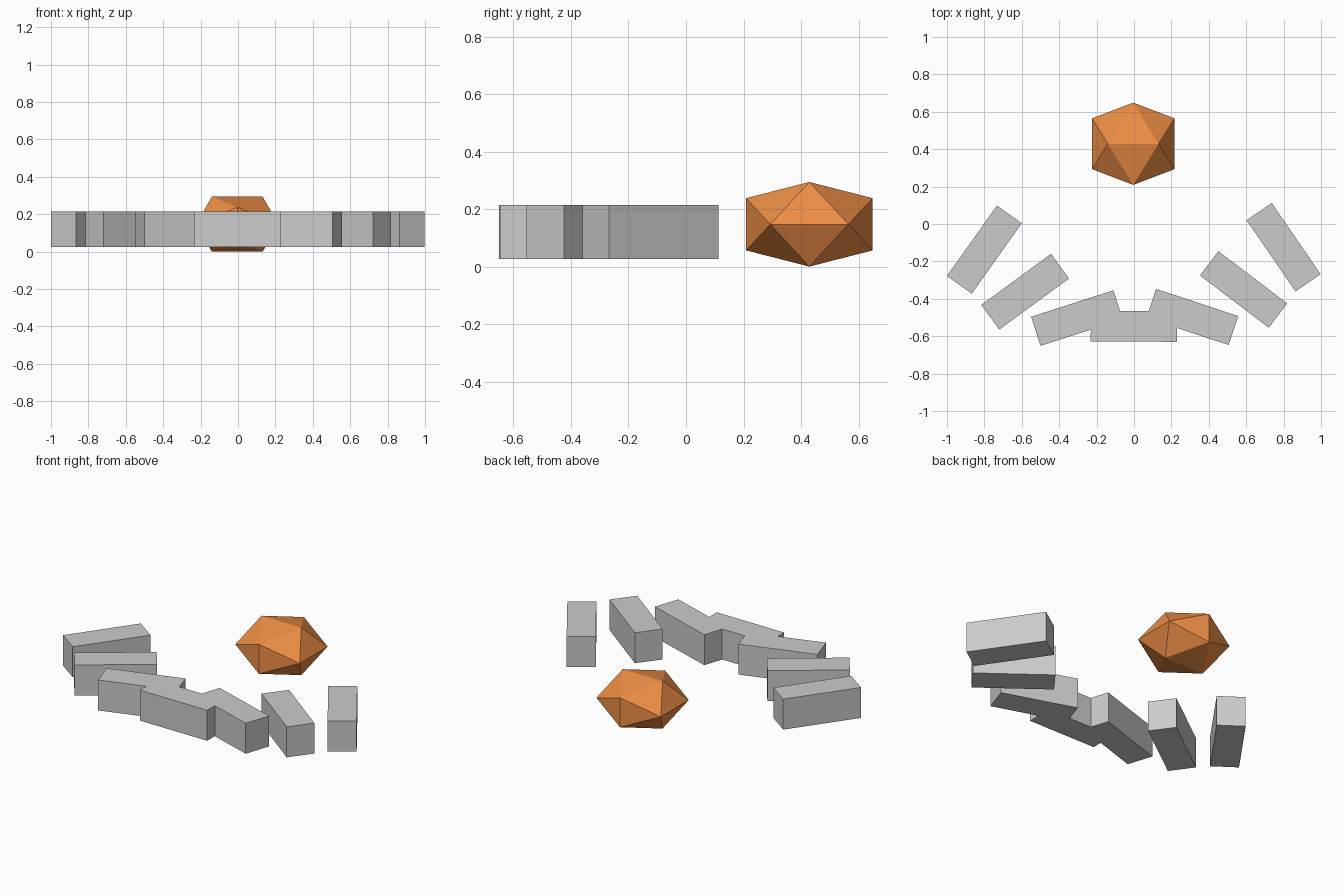
import bpy, bmesh
from math import radians, sqrt
from itertools import product

if "Cube" in bpy.data.objects:
    bpy.data.objects.remove(bpy.data.objects["Cube"])


def block(name, x, y, angle):
    bpy.ops.mesh.primitive_cube_add(size=1, location=(x, y, 0.12),
                                    rotation=(0, 0, radians(angle)))
    ob = bpy.context.object
    ob.name = name
    ob.scale = (0.462, 0.163, 0.188)
    return ob


# Arc of slightly irregular wall blocks, left to right
arc = [(-0.80, -0.137, 54.6), (-0.582, -0.362, 36.2), (-0.305, -0.503, 17.8),
       (0.0, -0.547, -0.4),
       (0.312, -0.497, -18.3), (0.586, -0.350, -37.2), (0.80, -0.124, -55.5)]
for i, (x, y, angle) in enumerate(arc):
    block(f"wall_block_{i + 1}", x, y, angle)

# Flattened icosahedron, resting on a bottom edge
b = 0.220
a = b / ((1 + sqrt(5)) / 2)
flat = 0.147 / b
bm = bmesh.new()
for s, t in product((-1, 1), repeat=2):
    for p in ((s * a, 0, t * b), (0, s * b, t * a), (s * b, t * a, 0)):
        bm.verts.new((p[0], p[1], p[2] * flat))
bmesh.ops.convex_hull(bm, input=bm.verts)
bmesh.ops.recalc_face_normals(bm, faces=bm.faces)
mesh = bpy.data.meshes.new("orange_gem")
bm.to_mesh(mesh)
bm.free()
gem = bpy.data.objects.new("orange_gem", mesh)
gem.location = (-0.004, 0.429, 0.147)
bpy.context.collection.objects.link(gem)

mat = bpy.data.materials.new("orange")
mat.diffuse_color = (0.85, 0.27, 0.06, 1)
mat.use_nodes = True
mat.node_tree.nodes["Principled BSDF"].inputs["Base Color"].default_value = mat.diffuse_color
mesh.materials.append(mat)
